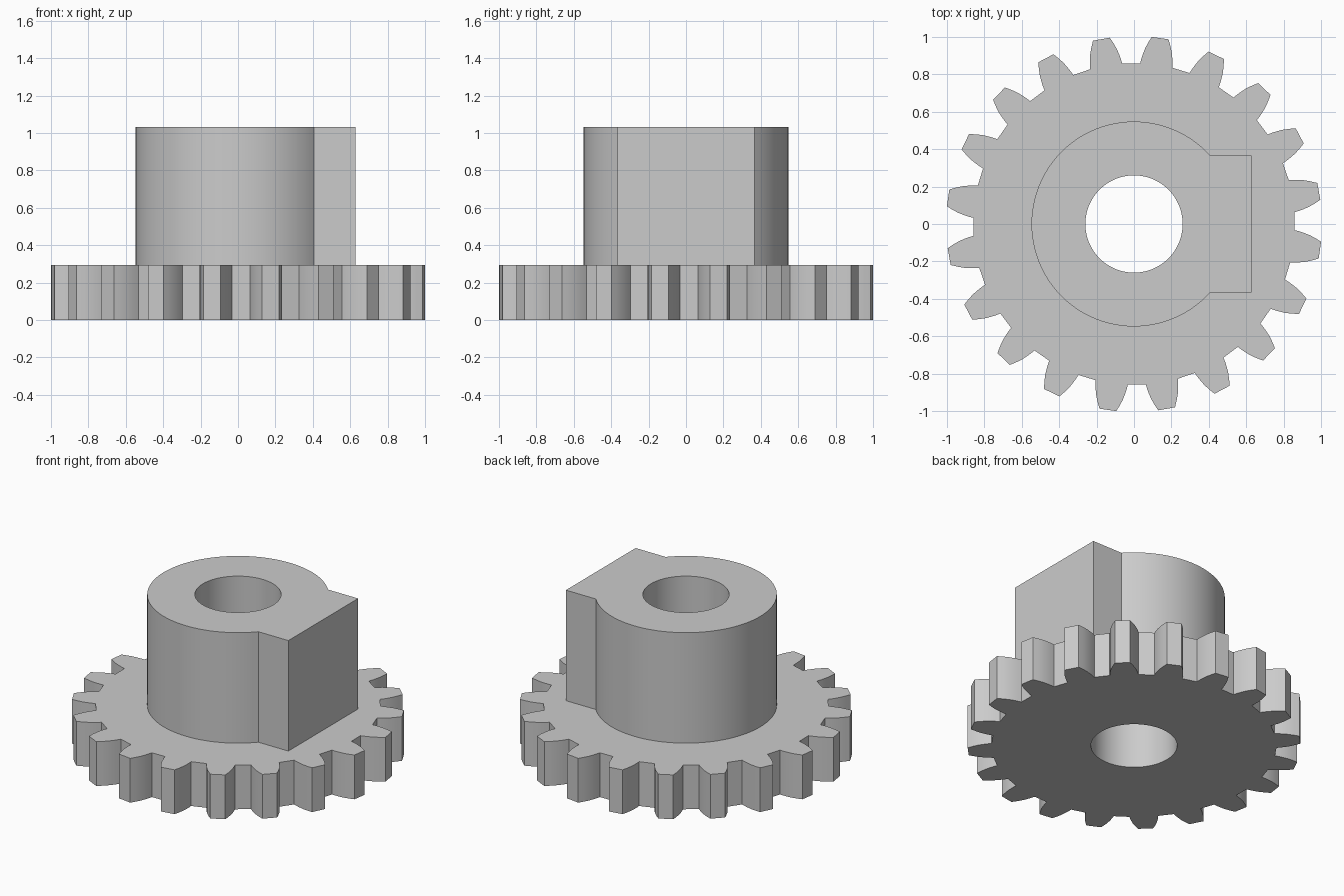
import bpy, bmesh
from math import radians, cos, sin, asin, degrees

if "Cube" in bpy.data.objects:
    bpy.data.objects.remove(bpy.data.objects["Cube"])

grey = bpy.data.materials.new("plain grey")
grey.diffuse_color = (0.6, 0.6, 0.6, 1)
grey.use_nodes = True
grey.node_tree.nodes["Principled BSDF"].inputs["Base Color"].default_value = grey.diffuse_color

GEAR_TOP, HUB_TOP = 0.295, 1.031
BORE_R, HUB_R = 0.26, 0.548
BLOCK_X, BLOCK_Y = 0.628, 0.367


def polar(r, deg):
    return (r * cos(radians(deg)), r * sin(radians(deg)))


def extrude_outline(name, outline, hole, z0, z1):
    """Extrude a closed outline with a hole from z0 to z1."""
    bm = bmesh.new()
    for loop in (outline, hole):
        vs = [bm.verts.new((x, y, z0)) for x, y in loop]
        for a, b in zip(vs, vs[1:] + vs[:1]):
            bm.edges.new((a, b))
    bmesh.ops.triangle_fill(bm, use_beauty=True, edges=bm.edges[:])
    res = bmesh.ops.extrude_face_region(bm, geom=bm.faces[:], use_keep_orig=True)
    top = [g for g in res["geom"] if isinstance(g, bmesh.types.BMVert)]
    bmesh.ops.translate(bm, verts=top, vec=(0, 0, z1 - z0))
    bmesh.ops.recalc_face_normals(bm, faces=bm.faces[:])
    mesh = bpy.data.meshes.new(name)
    bm.to_mesh(mesh)
    bm.free()
    mesh.materials.append(grey)
    obj = bpy.data.objects.new(name, mesh)
    bpy.context.collection.objects.link(obj)
    bpy.ops.object.select_all(action="DESELECT")
    obj.select_set(True)
    bpy.context.view_layer.objects.active = obj
    bpy.ops.object.shade_smooth_by_angle(angle=radians(20))
    return obj


bore = [polar(BORE_R, 360 * i / 96) for i in range(96)]

# Gear wheel: 20 teeth with curved flanks, given as (radius, half angle)
flank = [(0.86, 5.8), (0.885, 5.45), (0.91, 5.0), (0.94, 4.4),
         (0.972, 3.55), (1.0045, 2.6)]
tooth = [(r, -a) for r, a in flank] + [(r, a) for r, a in reversed(flank)]
gear = [polar(r, 10 + 18 * k + a) for k in range(20) for r, a in tooth]
extrude_outline("gear_wheel", gear, bore, 0, GEAR_TOP)

# Hub: round collar with a flat block on the +x side
start = degrees(asin(BLOCK_Y / HUB_R))
sweep = 360 - 2 * start
hub = [polar(HUB_R, start + sweep * i / 80) for i in range(81)]
hub += [(BLOCK_X, -BLOCK_Y), (BLOCK_X, BLOCK_Y)]
extrude_outline("hub", hub, bore, GEAR_TOP, HUB_TOP)
